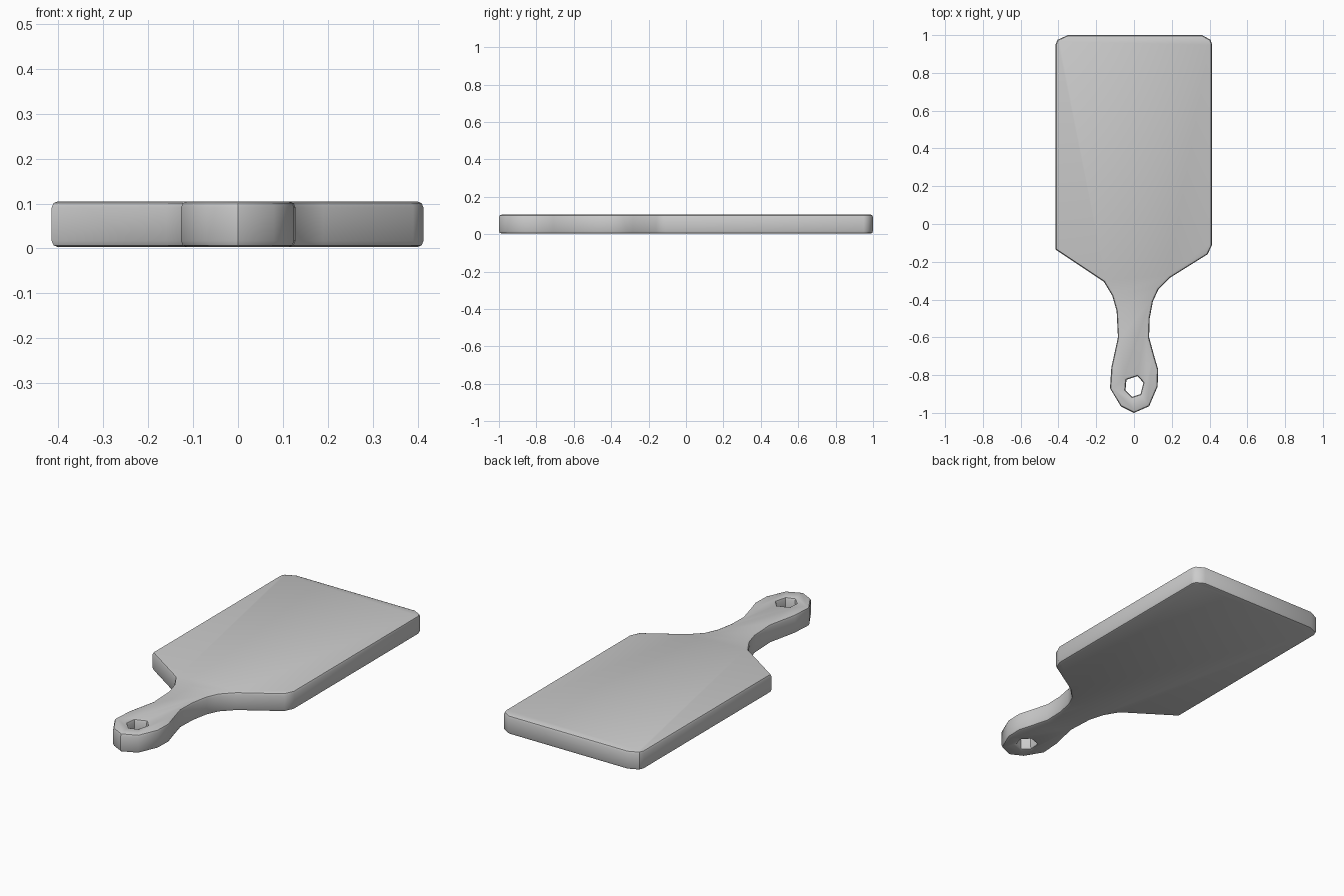
import bpy, bmesh

if "Cube" in bpy.data.objects:
    bpy.data.objects.remove(bpy.data.objects["Cube"])

def prism(name, points, z0, z1):
    """Extrude a flat outline between two heights."""
    bm = bmesh.new()
    face = bm.faces.new([bm.verts.new((x, y, z0)) for x, y in points])
    out = bmesh.ops.extrude_face_region(bm, geom=[face])
    for v in out["geom"]:
        if isinstance(v, bmesh.types.BMVert):
            v.co.z = z1
    bmesh.ops.recalc_face_normals(bm, faces=bm.faces)
    mesh = bpy.data.meshes.new(name)
    bm.to_mesh(mesh)
    bm.free()
    obj = bpy.data.objects.new(name, mesh)
    bpy.context.collection.objects.link(obj)
    return obj

# Outline of the blade and handle, anticlockwise from the handle tip
outline = [(0, -1), (0.08, -0.965), (0.125, -0.86), (0.128, -0.77), (0.11, -0.71),
           (0.08, -0.60), (0.083, -0.5), (0.10, -0.41), (0.13, -0.345), (0.19, -0.285),
           (0.39, -0.16), (0.413, -0.11), (0.413, 0.95), (0.405, 0.975), (0.36, 1),
           (-0.35, 1), (-0.405, 0.975), (-0.415, 0.95), (-0.415, -0.135), (-0.16, -0.305),
           (-0.115, -0.38), (-0.092, -0.46), (-0.085, -0.60), (-0.12, -0.76),
           (-0.127, -0.87), (-0.07, -0.965)]
board = prism("board", outline, 0.003, 0.105)

# Hanging hole through the handle
hole = [(0.018, -0.805), (0.05, -0.84), (0.035, -0.90), (-0.01, -0.915),
        (-0.045, -0.88), (-0.04, -0.825)]
cutter = prism("hole_cutter", hole, -0.1, 0.2)
cutter.hide_render = True
cutter.hide_viewport = True

cut = board.modifiers.new("hole", 'BOOLEAN')
cut.operation = 'DIFFERENCE'
cut.solver = 'EXACT'
cut.object = cutter

# Softened rims
rim = board.modifiers.new("rim", 'BEVEL')
rim.width = 0.014
rim.segments = 2
rim.limit_method = 'ANGLE'
rim.angle_limit = 1.2

bpy.context.view_layer.objects.active = board
board.select_set(True)
for name in ("hole", "rim"):
    bpy.ops.object.modifier_apply(modifier=name)
bpy.data.objects.remove(cutter)
bpy.ops.object.shade_smooth_by_angle(angle=0.7)
